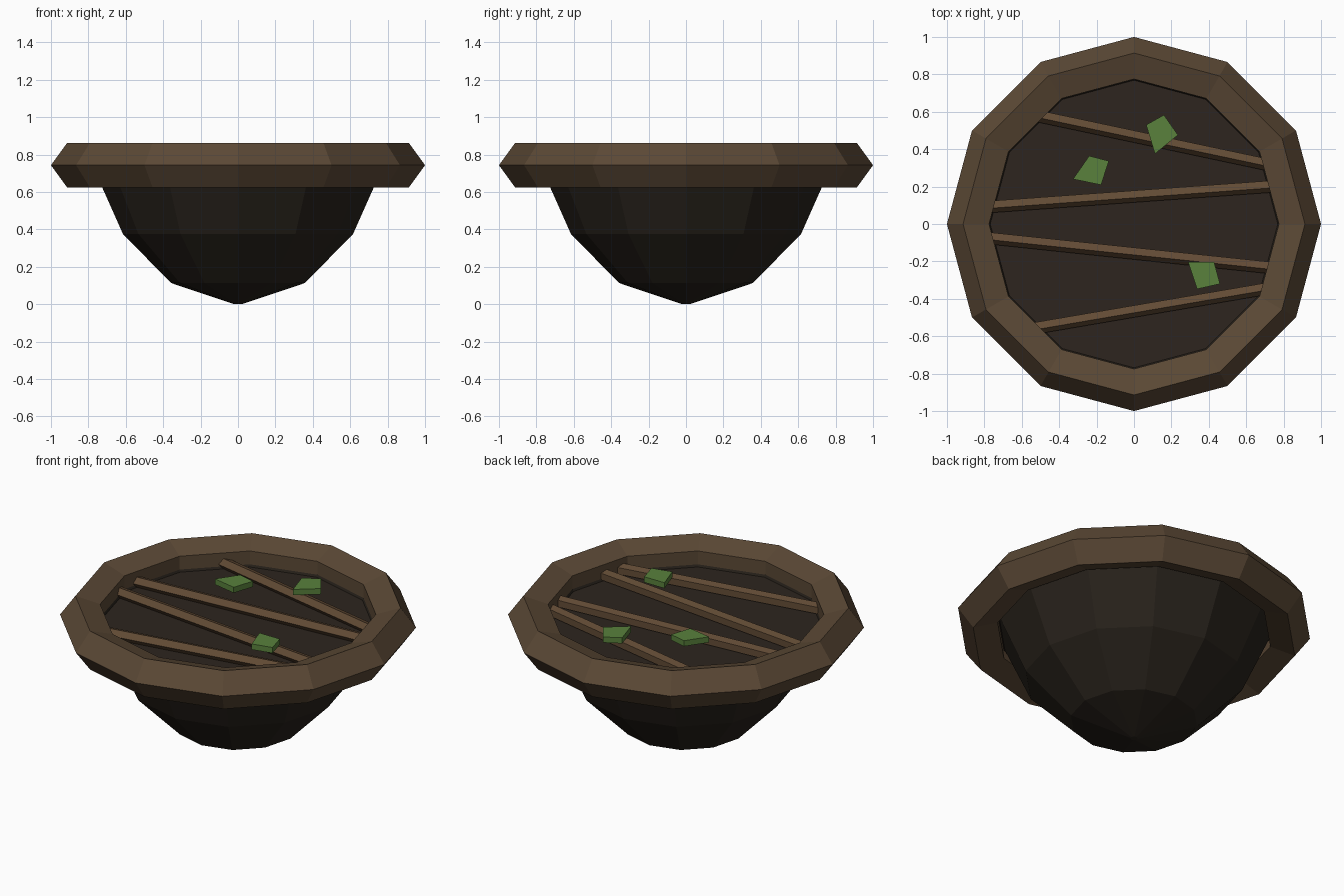
import bpy, bmesh, math
from mathutils import Vector

if "Cube" in bpy.data.objects:
    bpy.data.objects.remove(bpy.data.objects["Cube"])

SIDES = 12

def material(name, rgb):
    m = bpy.data.materials.new(name)
    m.diffuse_color = (*rgb, 1)
    m.use_nodes = True
    m.node_tree.nodes["Principled BSDF"].inputs["Base Color"].default_value = m.diffuse_color
    return m

bark = material("bark_brown", (0.105, 0.066, 0.036))
twig = material("twig_brown", (0.125, 0.072, 0.036))
earth = material("dark_earth", (0.021, 0.016, 0.011))
soil = material("pit_soil", (0.026, 0.018, 0.013))
green = material("leaf_green", (0.10, 0.22, 0.045))

def finish(name, bm, mat):
    bmesh.ops.recalc_face_normals(bm, faces=bm.faces)
    me = bpy.data.meshes.new(name)
    bm.to_mesh(me)
    bm.free()
    me.materials.append(mat)
    ob = bpy.data.objects.new(name, me)
    bpy.context.collection.objects.link(ob)
    return ob

def ring(bm, r, z):
    return [bm.verts.new((r * math.cos(a), r * math.sin(a), z))
            for a in (math.tau * i / SIDES for i in range(SIDES))]

def skin(bm, a, b):
    for i in range(len(a)):
        j = (i + 1) % len(a)
        bm.faces.new((a[i], a[j], b[j], b[i]))

# Rim: twelve-sided ring with a pentagonal section
bm = bmesh.new()
rings = [ring(bm, 0.8755 + 0.1245 * math.cos(t), 0.743 + 0.1245 * math.sin(t))
         for t in (math.tau * k / 5 for k in range(5))]
for k in range(5):
    skin(bm, rings[k], rings[(k + 1) % 5])
finish("rim", bm, bark)

# Bowl: faceted body below the rim
bm = bmesh.new()
rings = [ring(bm, r, z) for r, z in ((0.02, 0), (0.358, 0.113), (0.615, 0.375), (0.779, 0.743))]
for a, b in zip(rings, rings[1:]):
    skin(bm, a, b)
bm.faces.new(rings[0])
finish("bowl", bm, earth)

# Floor: flat soil disc inside the rim
bm = bmesh.new()
bm.faces.new(ring(bm, 0.79, 0.72))
finish("floor", bm, soil)

# Sticks: five-sided rods laid across the opening, ends buried in the rim
def stick(name, p, q, r=0.035, z=0.748, extra=0.06):
    a, b = Vector((*p, z)), Vector((*q, z))
    d = (b - a).normalized()
    side = Vector((-d.y, d.x, 0))
    bm = bmesh.new()
    ends = []
    for c in (a - d * extra, b + d * extra):
        ends.append([bm.verts.new(c - side * r * math.cos(t) + Vector((0, 0, r * math.sin(t))))
                     for t in (math.tau * k / 5 for k in range(5))])
    skin(bm, *ends)
    for e in ends:
        bm.faces.new(e)
    finish(name, bm, twig)

for i, (p, q) in enumerate([((-0.50, 0.577), (0.684, 0.326)),
                            ((-0.754, 0.096), (0.727, 0.203)),
                            ((-0.754, -0.075), (0.717, -0.23)),
                            ((-0.503, -0.55), (0.684, -0.347))]):
    stick(f"stick_{i + 1}", p, q)

# Leaves: thin irregular four-cornered slabs
leaves = [((0.065, 0.53), (0.16, 0.583), (0.235, 0.476), (0.112, 0.375)),
          ((-0.326, 0.24), (-0.24, 0.364), (-0.134, 0.337), (-0.176, 0.209)),
          ((0.289, -0.203), (0.428, -0.203), (0.46, -0.32), (0.337, -0.348))]
for i, pts in enumerate(leaves):
    bm = bmesh.new()
    low, top = ([bm.verts.new((x, y, z)) for x, y in pts] for z in (0.79, 0.825))
    skin(bm, low, top)
    bm.faces.new(low)
    bm.faces.new(top)
    finish(f"leaf_{i + 1}", bm, green)
